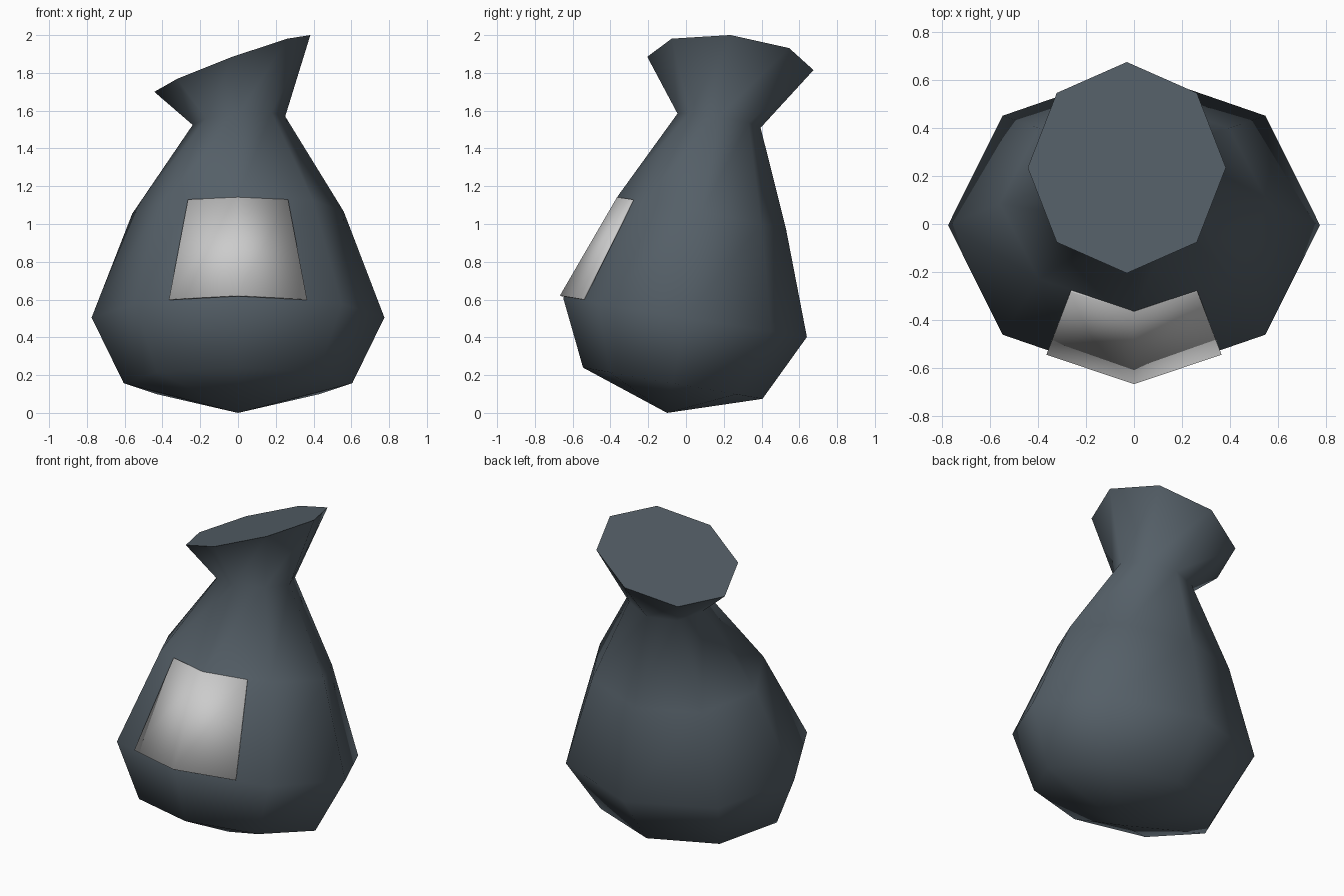
import bpy
from math import sin, cos, pi, radians

old = bpy.data.objects.get("Cube")
if old:
    bpy.data.objects.remove(old, do_unlink=True)


def make_material(name, rgb):
    mat = bpy.data.materials.new(name)
    mat.use_nodes = True
    mat.diffuse_color = (*rgb, 1)
    mat.node_tree.nodes["Principled BSDF"].inputs["Base Color"].default_value = (*rgb, 1)
    return mat


def make_object(name, verts, faces, mat, angle):
    mesh = bpy.data.meshes.new(name)
    mesh.from_pydata(verts, [], faces)
    mesh.materials.append(mat)
    obj = bpy.data.objects.new(name, mesh)
    bpy.context.collection.objects.link(obj)
    bpy.ops.object.select_all(action="DESELECT")
    obj.select_set(True)
    bpy.context.view_layer.objects.active = obj
    bpy.ops.object.shade_smooth_by_angle(angle=radians(angle))
    return obj


SIDES = 8


def tilted_ring(cx, cy, cz, rx, ry, slope_x, slope_y):
    """Octagonal ring lying in a plane tilted along x and y."""
    points = []
    for i in range(SIDES):
        a = 2 * pi * i / SIDES
        dx, dy = rx * cos(a), ry * sin(a)
        points.append((cx + dx, cy + dy, cz + slope_x * dx + slope_y * dy))
    return points


# Sack body: tilted octagonal rings from base to mouth
rings = [
    (0, -0.07, 0.157, 0.605, 0.475, 0, -0.174),        # base
    (0, -0.005, 0.505, 0.775, 0.645, 0, -0.16),        # belly
    (0, 0.085, 1.06, 0.56, 0.445, 0.01, -0.2),         # shoulder
    (0.005, 0.175, 1.547, 0.245, 0.22, 0.092, -0.17),  # tied neck
    (-0.03, 0.235, 1.85, 0.413, 0.44, 0.364, -0.08),   # mouth
]
verts = [p for ring in rings for p in tilted_ring(*ring)]
faces = []
for r in range(len(rings) - 1):
    for i in range(SIDES):
        j = (i + 1) % SIDES
        low, high = r * SIDES, (r + 1) * SIDES
        faces.append((low + i, low + j, high + j, high + i))

# Pointed underside and flat top
pole = len(verts)
verts.append((0, -0.1, 0))
faces += [(pole, (i + 1) % SIDES, i) for i in range(SIDES)]
faces.append(tuple(range(pole - SIDES, pole)))

cloth = make_material("dark slate cloth", (0.09, 0.115, 0.137))
make_object("sack_body", verts, faces, cloth, 85)

# Label: thin folded plate wrapped over the front ridge
bottom = [(-0.365, -0.545, 0.602), (0, -0.667, 0.622), (0.365, -0.545, 0.602)]
top = [(-0.265, -0.283, 1.13), (0, -0.365, 1.142), (0.265, -0.283, 1.13)]
paper = make_material("light grey label", (0.6, 0.6, 0.6))
label = make_object("front_label", bottom + top, [(0, 1, 4, 3), (1, 2, 5, 4)], paper, 60)
plate = label.modifiers.new("thickness", "SOLIDIFY")
plate.thickness = 0.009
plate.offset = -1
